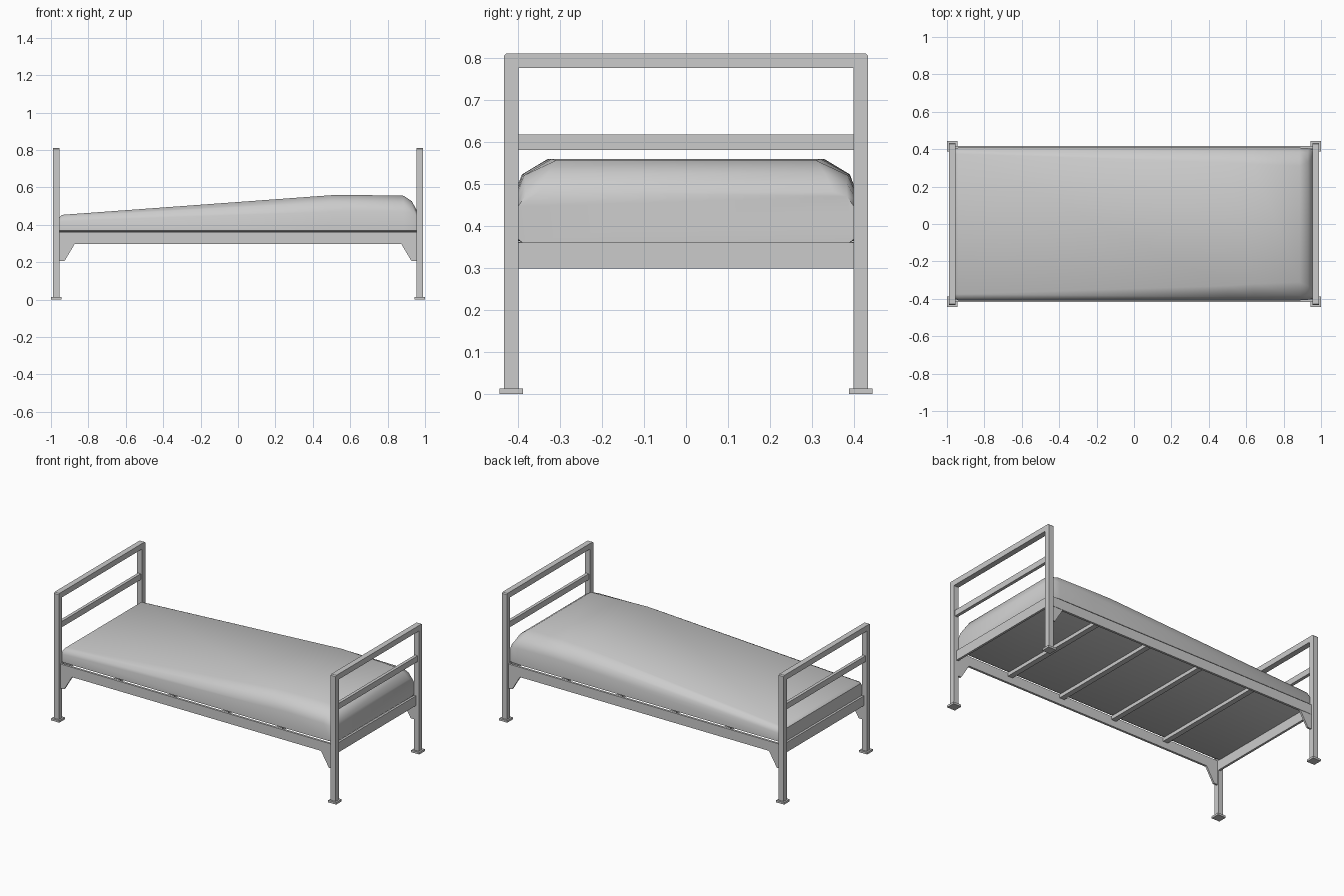
import bpy, bmesh
from mathutils import Vector

if "Cube" in bpy.data.objects:
    bpy.data.objects.remove(bpy.data.objects["Cube"])


def mesh_object(name, bm):
    bmesh.ops.recalc_face_normals(bm, faces=bm.faces[:])
    me = bpy.data.meshes.new(name)
    bm.to_mesh(me)
    bm.free()
    ob = bpy.data.objects.new(name, me)
    bpy.context.collection.objects.link(ob)
    return ob


def box(name, x0, x1, y0, y1, z0, z1):
    bm = bmesh.new()
    bmesh.ops.create_cube(bm, size=1)
    for v in bm.verts:
        v.co = Vector(((x0 + x1) / 2 + v.co.x * (x1 - x0),
                       (y0 + y1) / 2 + v.co.y * (y1 - y0),
                       (z0 + z1) / 2 + v.co.z * (z1 - z0)))
    return mesh_object(name, bm)


def prism(name, points, offset):
    bm = bmesh.new()
    face = bm.faces.new([bm.verts.new(p) for p in points])
    ext = bmesh.ops.extrude_face_region(bm, geom=[face])
    verts = [g for g in ext["geom"] if isinstance(g, bmesh.types.BMVert)]
    bmesh.ops.translate(bm, verts=verts, vec=offset)
    return mesh_object(name, bm)


# End frames: tube hoop, middle bar, lower rail and feet
hoop = [(0.433, 0.01), (0.433, 0.804), (0.427, 0.81)]
outline = hoop + [(-y, z) for y, z in reversed(hoop)]
outline += [(-0.399, 0.01), (-0.399, 0.775), (0.399, 0.775), (0.399, 0.01)]
for s, end in ((-1, "foot_end"), (1, "head_end")):
    c = s * 0.971
    prism(end + "_hoop", [(c - 0.0175, y, z) for y, z in outline], (0.035, 0, 0))
    box(end + "_middle_bar", c - 0.01, c + 0.01, -0.4, 0.4, 0.58, 0.617)
    x0, x1 = sorted((s * 0.955, s * 0.969))
    box(end + "_rail", x0, x1, -0.4, 0.4, 0.298, 0.36)
    for t, side in ((-1, "front"), (1, "back")):
        y = t * 0.416
        box(f"{end}_{side}_foot", c - 0.028, c + 0.028, y - 0.028, y + 0.028, 0, 0.013)
        # Corner gusset below the side rail
        y0 = t * 0.41 - 0.006
        pts = [(0.956, 0.299), (0.956, 0.205), (0.928, 0.205), (0.872, 0.299)]
        prism(f"{end}_{side}_gusset", [(s * x, y0, z) for x, z in pts], (0, 0.012, 0))

# Side rails
for t, side in ((-1, "front"), (1, "back")):
    y0, y1 = sorted((t * 0.404, t * 0.418))
    box(side + "_side_rail", -0.955, 0.955, y0, y1, 0.298, 0.36)

# Cross slats
for i in range(4):
    x = -0.57 + 0.38 * i
    box(f"cross_slat_{i + 1}", x - 0.017, x + 0.017, -0.405, 0.405, 0.338, 0.361)

# Mattress: lofted sections (x, top z, shoulder y, bend y, bend z, side y, side z)
sections = [
    (-0.955, 0.440, 0.375, 0.393, 0.432, 0.402, 0.415),
    (-0.940, 0.453, 0.375, 0.397, 0.442, 0.408, 0.420),
    (0.500, 0.558, 0.330, 0.390, 0.522, 0.409, 0.470),
    (0.640, 0.559, 0.320, 0.388, 0.522, 0.409, 0.475),
    (0.885, 0.555, 0.310, 0.385, 0.520, 0.408, 0.470),
    (0.930, 0.525, 0.330, 0.382, 0.502, 0.405, 0.462),
    (0.954, 0.480, 0.350, 0.383, 0.470, 0.400, 0.445),
]
bm = bmesh.new()
rings = []
for x, zt, ys, yb, zb, yw, zw in sections:
    half = [(0.39, 0.36), (yw, 0.369), (yw, zw), (yb, zb), (ys, zt)]
    loop = half + [(-y, z) for y, z in reversed(half)]
    rings.append([bm.verts.new((x, y, z)) for y, z in loop])
for a, b in zip(rings, rings[1:]):
    n = len(a)
    for i in range(n):
        j = (i + 1) % n
        bm.faces.new((a[i], a[j], b[j], b[i]))
bm.faces.new(rings[0])
bm.faces.new(rings[-1])
mattress = mesh_object("mattress", bm)
bpy.context.view_layer.objects.active = mattress
mattress.select_set(True)
bpy.ops.object.shade_smooth_by_angle(angle=0.75)
